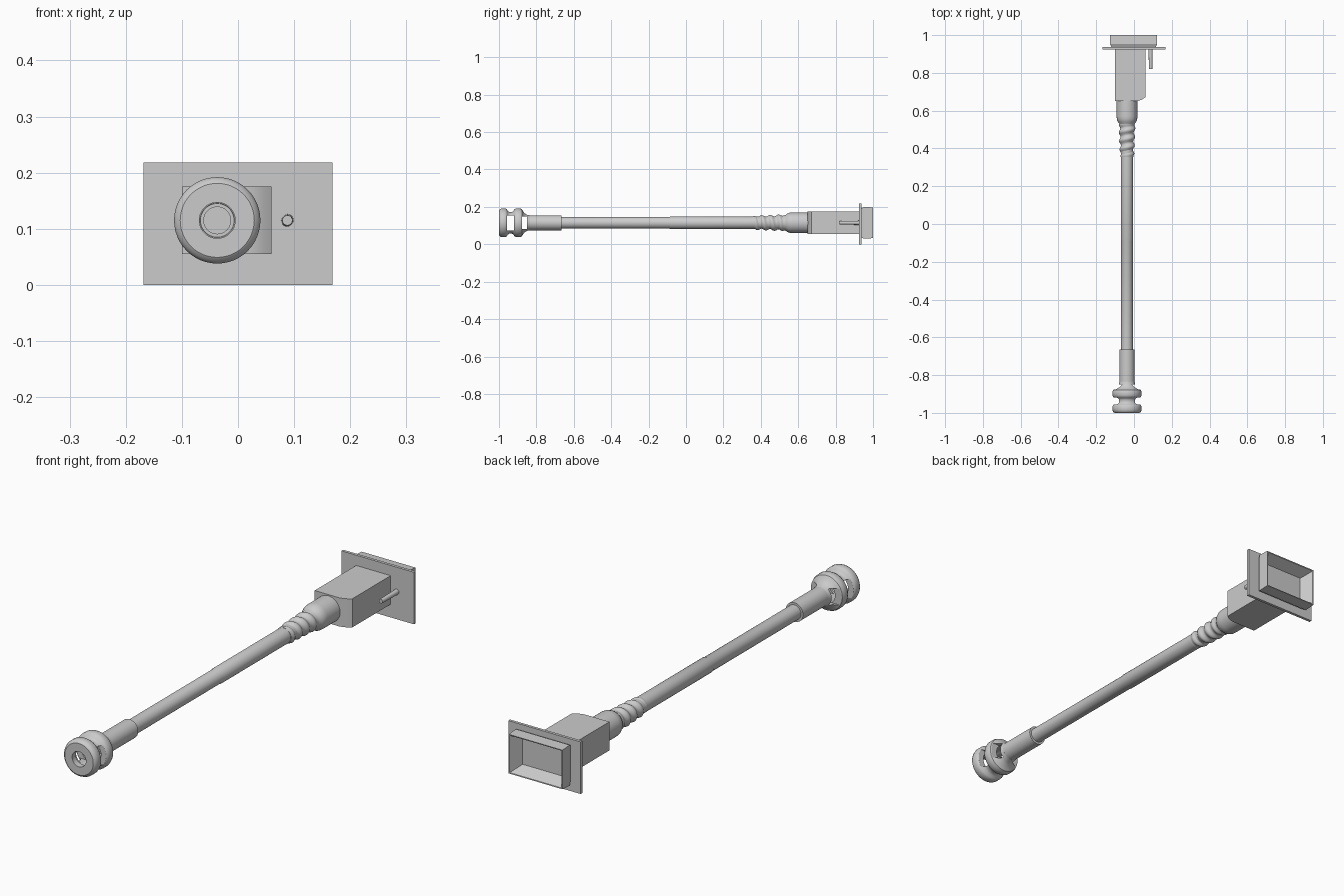
import bpy, bmesh, math

if "Cube" in bpy.data.objects:
    bpy.data.objects.remove(bpy.data.objects["Cube"])

AX, AZ = -0.037, 0.115          # axis of the long stem

grey = bpy.data.materials.new("plain grey")
grey.diffuse_color = (0.6, 0.6, 0.6, 1)
grey.use_nodes = True
grey.node_tree.nodes["Principled BSDF"].inputs["Base Color"].default_value = grey.diffuse_color


def finish(name, bm, smooth=True):
    bmesh.ops.recalc_face_normals(bm, faces=bm.faces)
    me = bpy.data.meshes.new(name)
    bm.to_mesh(me)
    bm.free()
    ob = bpy.data.objects.new(name, me)
    bpy.context.collection.objects.link(ob)
    me.materials.append(grey)
    if smooth:
        bpy.ops.object.select_all(action='DESELECT')
        ob.select_set(True)
        bpy.context.view_layer.objects.active = ob
        bpy.ops.object.shade_smooth_by_angle(angle=math.radians(35))
    return ob


def skin(name, rings, closed=False, smooth=True):
    """Join equal loops of points with quads, then cap or close."""
    bm = bmesh.new()
    loops = [[bm.verts.new(p) for p in r] for r in rings]
    n = len(loops[0])
    pairs = list(zip(loops, loops[1:])) + ([(loops[-1], loops[0])] if closed else [])
    for a, b in pairs:
        for i in range(n):
            bm.faces.new((a[i], a[(i + 1) % n], b[(i + 1) % n], b[i]))
    if not closed:
        bm.faces.new(loops[0])
        bm.faces.new(loops[-1])
    return finish(name, bm, smooth)


def lathe(name, profile, x=AX, closed=False, n=40, wave=lambda y, a: 0):
    """Revolve (y, radius) points about a line along y."""
    rings = []
    for y, r in profile:
        ring = []
        for i in range(n):
            a = 2 * math.pi * i / n
            q = r + wave(y, a)
            ring.append((x + q * math.cos(a), y, AZ + q * math.sin(a)))
        rings.append(ring)
    return skin(name, rings, closed)


def rect(y, x0, x1, z0, z1):
    return [(x0, y, z0), (x1, y, z0), (x1, y, z1), (x0, y, z1)]


# Mounting plate
skin("mounting_plate", [rect(y, -0.168, 0.168, 0, 0.218) for y in (0.925, 0.937)], smooth=False)

# Back frame with a sloping recess
skin("recessed_frame", [
    rect(0.936, -0.119, 0.114, 0.038, 0.192),
    rect(0.952, -0.127, 0.122, 0.030, 0.200),
    rect(1.000, -0.127, 0.122, 0.033, 0.197),
    rect(0.999, -0.123, 0.118, 0.037, 0.193),
    rect(0.950, -0.097, 0.092, 0.060, 0.170)], smooth=False)

# Housing with one rounded front corner
plan = [(-0.1, 0.65), (0.013, 0.65), (0.030, 0.654), (0.046, 0.661),
        (0.060, 0.671), (0.060, 0.926), (-0.1, 0.926)]
skin("housing", [[(x, y, z) for x, y in plan] for z in (0.055, 0.175)])

# Side pin
lathe("side_pin", [(0.82, 0.009), (0.925, 0.011)], x=0.088, n=20)

# Collar and rod
lathe("rear_collar", [(0.515, 0.036), (0.530, 0.040), (0.540, 0.048),
                      (0.555, 0.054), (0.57, 0.055), (0.652, 0.055)])
lathe("long_rod", [(-0.68, 0.031), (-0.09, 0.031), (-0.085, 0.033), (0.4, 0.033)])


# Twisted strain relief
def twist(y, a):
    fade = min(1, (y - 0.355) / 0.02, (0.53 - y) / 0.02)
    return 0.0045 * max(fade, 0) * math.sin(2 * math.pi * y / 0.045 + a)


lathe("twisted_sleeve", [(0.355 + 0.175 * i / 44, 0.034 + 0.007 * i / 44) for i in range(45)],
      wave=twist)

# Front sleeve with a shallow bore
lathe("front_sleeve", [(-0.665, 0.040), (-0.848, 0.040), (-0.848, 0.024), (-0.70, 0.024)])

# Hollow double-ring head
outer = [(-0.835, 0.040), (-0.850, 0.043), (-0.862, 0.050), (-0.872, 0.063),
         (-0.878, 0.073), (-0.888, 0.077), (-0.907, 0.077), (-0.917, 0.072),
         (-0.922, 0.063), (-0.930, 0.058), (-0.945, 0.058), (-0.953, 0.063),
         (-0.957, 0.072), (-0.965, 0.077), (-0.985, 0.077), (-0.995, 0.073),
         (-1.0, 0.066)]
inner = [(-1.0, 0.032), (-0.975, 0.032), (-0.965, 0.045), (-0.885, 0.045),
         (-0.865, 0.036), (-0.848, 0.030), (-0.835, 0.030)]
head = lathe("double_ring_head", outer + inner, closed=True, n=48)

# Side windows through the head
for y0, y1, h in ((-0.956, -0.919, 0.040), (-0.876, -0.850, 0.034)):
    cut = skin("window_cutter", [[(x, y0, AZ - h), (x, y1, AZ - h), (x, y1, AZ + h), (x, y0, AZ + h)]
                                 for x in (AX - 0.2, AX + 0.2)], smooth=False)
    cut.hide_render = True
    cut.hide_set(True)
    mod = head.modifiers.new("window", 'BOOLEAN')
    mod.operation = 'DIFFERENCE'
    mod.solver = 'EXACT'
    mod.object = cut
